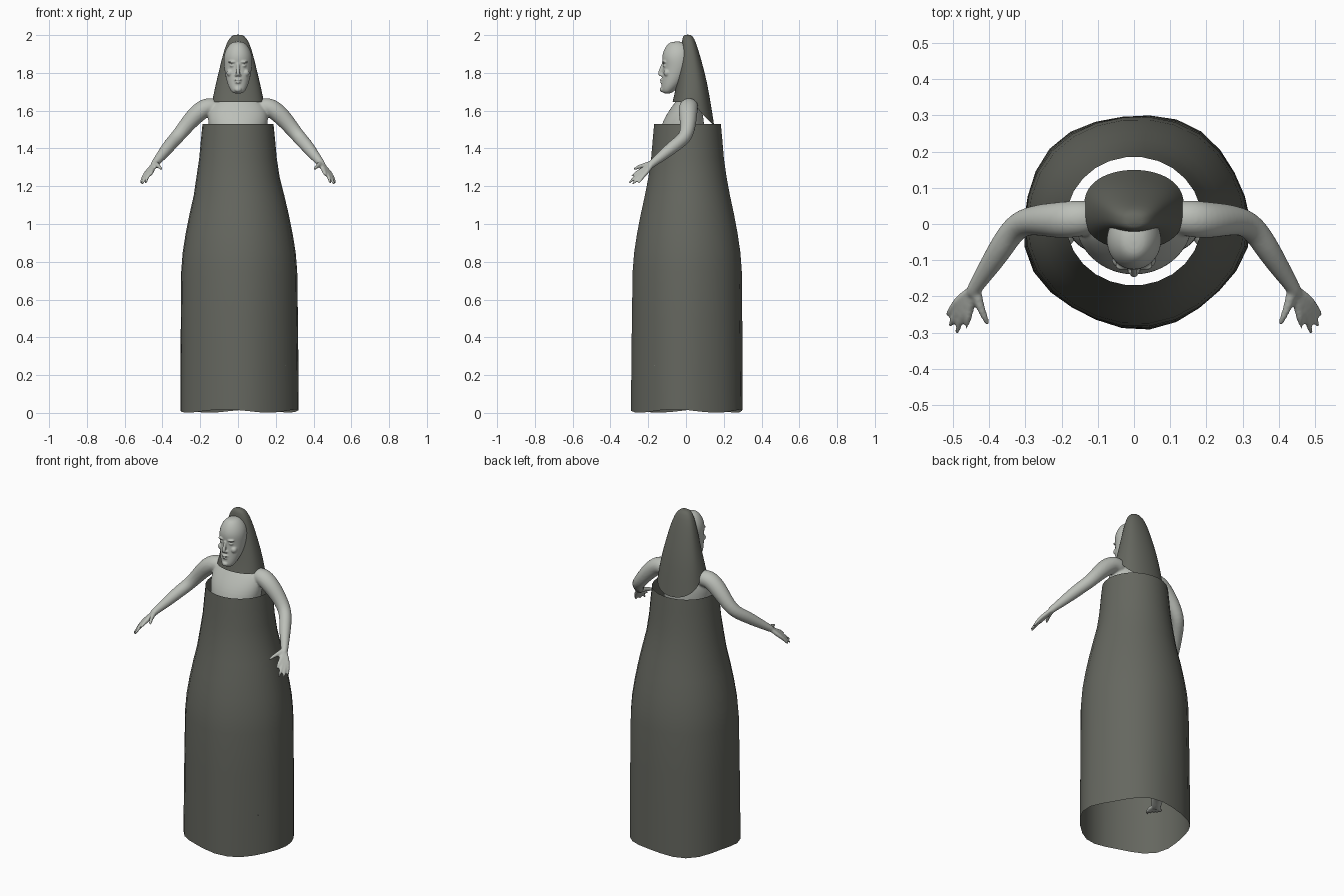
import bpy, bmesh, math
from mathutils import Vector, Matrix

cube = bpy.data.objects.get("Cube")
if cube:
    bpy.data.objects.remove(cube, do_unlink=True)


def material(name, rgb):
    m = bpy.data.materials.new(name)
    m.use_nodes = True
    m.diffuse_color = (*rgb, 1)
    node = m.node_tree.nodes["Principled BSDF"]
    node.inputs["Base Color"].default_value = (*rgb, 1)
    node.inputs["Roughness"].default_value = 0.8
    return m


CLOTH = material("dark grey cloth", (0.13, 0.135, 0.115))
SKIN = material("pale grey skin", (0.5, 0.52, 0.48))


def finish(bm, name, mat):
    bmesh.ops.recalc_face_normals(bm, faces=bm.faces)
    mesh = bpy.data.meshes.new(name)
    bm.to_mesh(mesh)
    bm.free()
    mesh.materials.append(mat)
    mesh.shade_smooth()
    obj = bpy.data.objects.new(name, mesh)
    bpy.context.collection.objects.link(obj)
    return obj


def fuse(obj, voxel):
    """Blend the overlapping volumes of a body part into one skin."""
    sub = obj.modifiers.new("round", 'SUBSURF')
    sub.levels = sub.render_levels = 2
    rm = obj.modifiers.new("fuse", 'REMESH')
    rm.mode = 'VOXEL'
    rm.voxel_size = voxel
    rm.use_smooth_shade = True
    sm = obj.modifiers.new("soften", 'SMOOTH')
    sm.factor = 0.5
    sm.iterations = 4


def bridge(bm, rings, caps=(True, True)):
    n = len(rings[0])
    for a, b in zip(rings, rings[1:]):
        for i in range(n):
            j = (i + 1) % n
            bm.faces.new((a[i], a[j], b[j], b[i]))
    if caps[0]:
        bm.faces.new(rings[0])
    if caps[1]:
        bm.faces.new(rings[-1])


def stack(bm, rows, n=16, square=1.0):
    """Horizontal oval rings given as height, half width, front y, back y."""
    rings = []
    for z, rx, front, back in rows:
        ring = []
        for i in range(n):
            a = math.tau * i / n
            s = math.sin(a)
            s = math.copysign(abs(s) ** square, s) if abs(s) > 1e-6 else 0
            y = (front + back) / 2 + s * (back - front) / 2
            ring.append(bm.verts.new((rx * math.cos(a), y, z)))
        rings.append(ring)
    return rings


def limb(bm, pts, radii, side=1, n=10):
    """Round tube through the points, mirrored in x by side."""
    pts = [Vector((p[0] * side, p[1], p[2])) for p in pts]
    rings = []
    for k, p in enumerate(pts):
        t = (pts[min(k + 1, len(pts) - 1)] - pts[max(k - 1, 0)]).normalized()
        ref = Vector((0, 1, 0)) if abs(t.y) < 0.8 else Vector((0, 0, 1))
        u = t.cross(ref).normalized()
        v = t.cross(u)
        rings.append([bm.verts.new(p + radii[k] * (u * math.cos(math.tau * i / n)
                      + v * math.sin(math.tau * i / n))) for i in range(n)])
    bridge(bm, rings)


def blob(bm, centre, size):
    mat = Matrix.Translation(centre) @ Matrix.Diagonal((*size, 1))
    bmesh.ops.create_uvsphere(bm, u_segments=12, v_segments=8, radius=1, matrix=mat)


# Dress: an open tube that flares to a slightly rippled hem
DRESS = [(1.53, .188), (1.45, .196), (1.35, .205), (1.25, .22), (1.15, .24),
         (1.05, .263), (.95, .283), (.85, .299), (.75, .307), (.5, .31),
         (.25, .312), (.01, .313)]
bm = bmesh.new()
rings = []
for z, r in DRESS:
    ring = []
    for i in range(26):
        a = math.tau * i / 26
        wave = math.sin(5 * a + 2.5) * max(0, 1 - z / 1.3)
        rr = r + 0.006 * wave
        zz = z + (0.009 * math.cos(4 * a + 1) if z < 0.1 else 0)
        ring.append(bm.verts.new((0.005 * (z < 1.2) + rr * math.cos(a),
                                  0.008 + 0.945 * rr * math.sin(a), zz)))
    rings.append(ring)
bridge(bm, rings, (False, False))
finish(bm, "dress", CLOTH)

# Veil: tall hood, short under the chin and long down the back
bm = bmesh.new()
rings = stack(bm, [(2.003, .02, -.008, .025), (1.988, .046, -.02, .042),
                   (1.93, .073, -.024, .064), (1.8, .104, -.042, .1),
                   (1.7, .128, -.058, .122), (1.645, .14, -.072, .15)], 28, 0.75)
for i, v in enumerate(rings[-1]):
    v.co.z -= 0.125 * max(0, math.sin(math.tau * i / 28)) ** 0.6
bridge(bm, rings, (True, False))
veil = finish(bm, "veil", CLOTH)
sub = veil.modifiers.new("round", 'SUBSURF')
sub.levels = sub.render_levels = 1

# Head with brow, nose, lips, chin and cheeks
bm = bmesh.new()
bridge(bm, stack(bm, [(1.69, .024, -.12, -.08), (1.705, .04, -.132, -.06),
                      (1.74, .057, -.13, -.02), (1.79, .069, -.128, .02),
                      (1.835, .076, -.122, .035), (1.875, .078, -.13, .04),
                      (1.91, .072, -.124, .038), (1.945, .053, -.106, .02),
                      (1.967, .026, -.08, -.015)]))
limb(bm, [(0, -.121, 1.855), (0, -.131, 1.82), (0, -.142, 1.795),
          (0, -.13, 1.785)], [.008, .009, .012, .01])
blob(bm, (0, -.126, 1.712), (.02, .014, .014))
blob(bm, (0, -.13, 1.763), (.022, .01, .006))
blob(bm, (0, -.129, 1.75), (.018, .01, .006))
for s in (1, -1):
    blob(bm, (s * .03, -.115, 1.858), (.024, .014, .007))
    blob(bm, (s * .03, -.11, 1.838), (.015, .013, .008))
    blob(bm, (s * .042, -.1, 1.8), (.02, .02, .02))
    blob(bm, (s * .01, -.131, 1.788), (.008, .008, .007))
fuse(finish(bm, "head", SKIN), 0.004)

# Body: torso, neck, arms, hands, legs and feet
bm = bmesh.new()
bridge(bm, stack(bm, [(1.67, .07, -.04, .05), (1.65, .12, -.055, .06),
                      (1.61, .16, -.085, .085), (1.54, .165, -.13, .1),
                      (1.45, .145, -.15, .1), (1.35, .125, -.125, .09),
                      (1.25, .115, -.1, .08), (1.15, .14, -.09, .09),
                      (1.05, .168, -.09, .1), (.96, .165, -.085, .095),
                      (.9, .1, -.05, .05)]))
limb(bm, [(0, .02, 1.58), (0, 0, 1.67), (0, -.03, 1.77)], [.06, .05, .045])

FINGERS = [((.455, -.235, 1.283), (.466, -.314, 1.235)),
           ((.468, -.23, 1.276), (.491, -.306, 1.212)),
           ((.478, -.222, 1.271), (.51, -.286, 1.206)),
           ((.485, -.21, 1.272), (.518, -.254, 1.212))]
WRIST = (.437, -.172, 1.325)

for s in (1, -1):
    limb(bm, [(.09, .02, 1.61), (.155, .015, 1.625), (.2, .01, 1.6),
              (.255, .012, 1.545), (.32, .005, 1.462), (.36, -.055, 1.42),
              (.405, -.125, 1.362), WRIST, (.452, -.2, 1.302)],
         [.045, .053, .053, .046, .037, .037, .029, .021, .02], s, 12)
    for knuckle, tip in FINGERS:
        mid = Vector(knuckle).lerp(Vector(tip), 0.5) + Vector((0, 0, .006))
        limb(bm, [WRIST, knuckle, mid, tip], [.014, .014, .0105, .008], s, 8)
    limb(bm, [WRIST, (.43, -.215, 1.312), (.416, -.25, 1.303),
              (.402, -.28, 1.288)], [.016, .015, .011, .008], s, 8)
    # Legs
    limb(bm, [(.085, .005, 1.03), (.09, 0, .92), (.11, -.01, .76),
              (.13, -.01, .6), (.14, .015, .48), (.155, .02, .34),
              (.16, .02, .28)], [.08, .085, .07, .053, .052, .033, .034], s, 12)
    # Feet turned outward, the toes reaching the cloth
    limb(bm, [(.145, .04, .27), (.18, -.01, .28), (.215, -.06, .268),
              (.245, -.105, .256)], [.028, .036, .034, .022], s)
    reach = .279 if s > 0 else .262
    for k in range(5):
        y = -.168 + .017 * k
        tip = (reach - .02 + .0095 * k, y, .252)
        limb(bm, [(.215, -.08 + .008 * k, .262), (tip[0] - .02, y + .008, .256), tip],
             [.014, .012, .009], s, 8)
fuse(finish(bm, "body", SKIN), 0.006)
